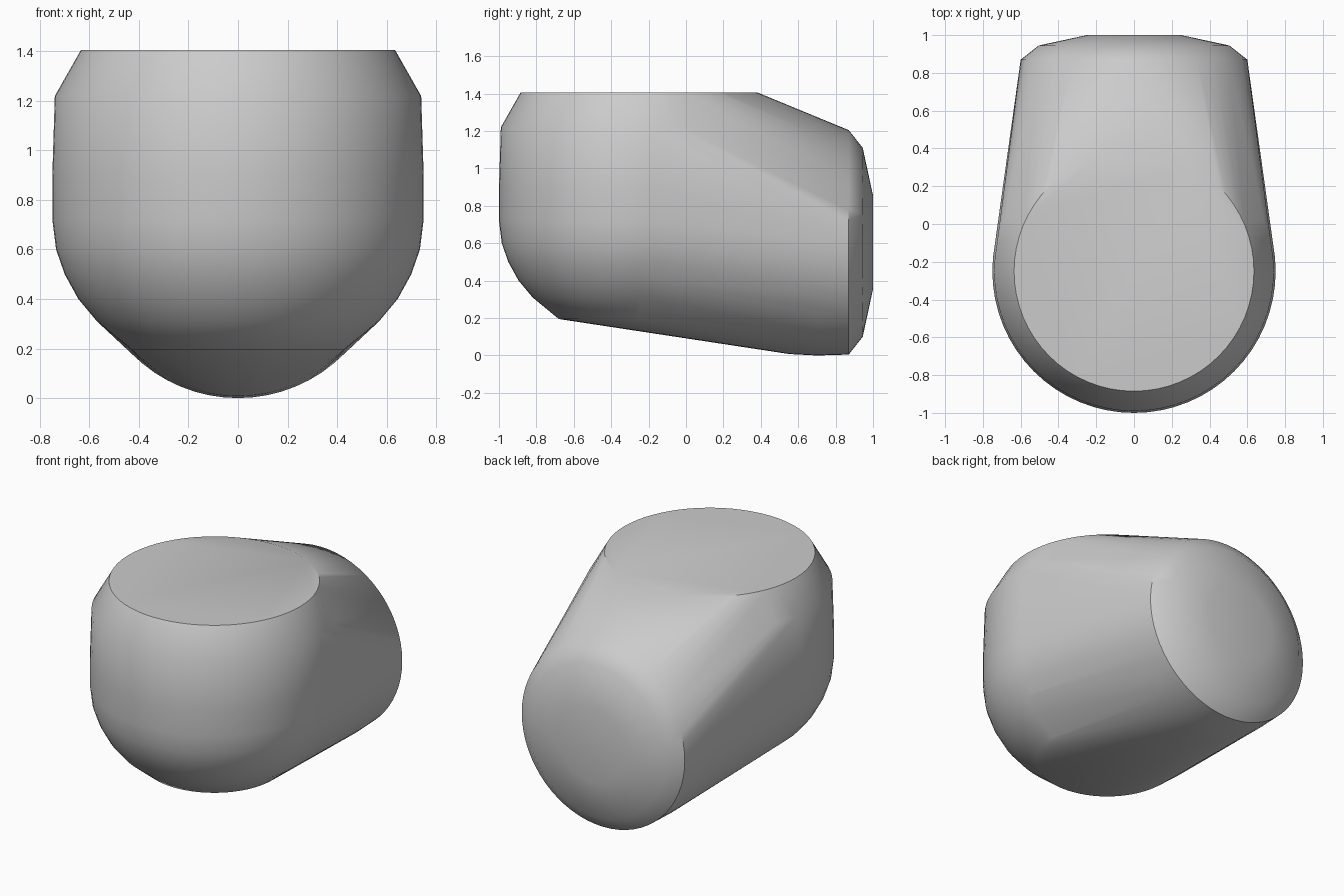
import bpy, bmesh, math

cube = bpy.data.objects.get("Cube")
if cube:
    bpy.data.objects.remove(cube, do_unlink=True)

SEGMENTS = 64
# Upright round pot: (height, radius) about a vertical axis
POT_Y = -0.25
POT = [(1.405, 0.635), (1.22, 0.74), (0.9, 0.75), (0.72, 0.75), (0.6, 0.735),
       (0.5, 0.70), (0.4, 0.645), (0.31, 0.57), (0.195, 0.43)]
# Round rear cap: (depth, radius) about a horizontal axis
CAP_Z = 0.605
CAP = [(0.55, 0.597), (0.7, 0.605), (0.87, 0.60), (0.945, 0.505), (1.0, 0.25)]


def circle(radius):
    for i in range(SEGMENTS):
        a = math.tau * i / SEGMENTS
        yield radius * math.cos(a), radius * math.sin(a)


# Wrap both round forms in one taut skin
bm = bmesh.new()
for z, r in POT:
    for u, v in circle(r):
        bm.verts.new((u, POT_Y + v, z))
for y, r in CAP:
    for u, v in circle(r):
        bm.verts.new((u, y, CAP_Z + v))
result = bmesh.ops.convex_hull(bm, input=bm.verts[:], use_existing_faces=False)
loose = [v for v in bm.verts if not v.link_faces]
bmesh.ops.delete(bm, geom=loose, context='VERTS')

# Merge the flat lid, rear disc and other level patches
bmesh.ops.dissolve_limit(bm, angle_limit=math.radians(0.1),
                         verts=bm.verts[:], edges=bm.edges[:])
bmesh.ops.recalc_face_normals(bm, faces=bm.faces[:])

mesh = bpy.data.meshes.new("rounded_body")
bm.to_mesh(mesh)
bm.free()
body = bpy.data.objects.new("rounded_body", mesh)
bpy.context.collection.objects.link(body)

# Plain grey
grey = bpy.data.materials.new("plain_grey")
grey.use_nodes = True
colour = (0.6, 0.6, 0.6, 1.0)
grey.diffuse_color = colour
grey.node_tree.nodes["Principled BSDF"].inputs["Base Color"].default_value = colour
mesh.materials.append(grey)

# Smooth skin with crisp rims
bpy.ops.object.select_all(action='DESELECT')
body.select_set(True)
bpy.context.view_layer.objects.active = body
bpy.ops.object.shade_smooth_by_angle(angle=math.radians(36))
